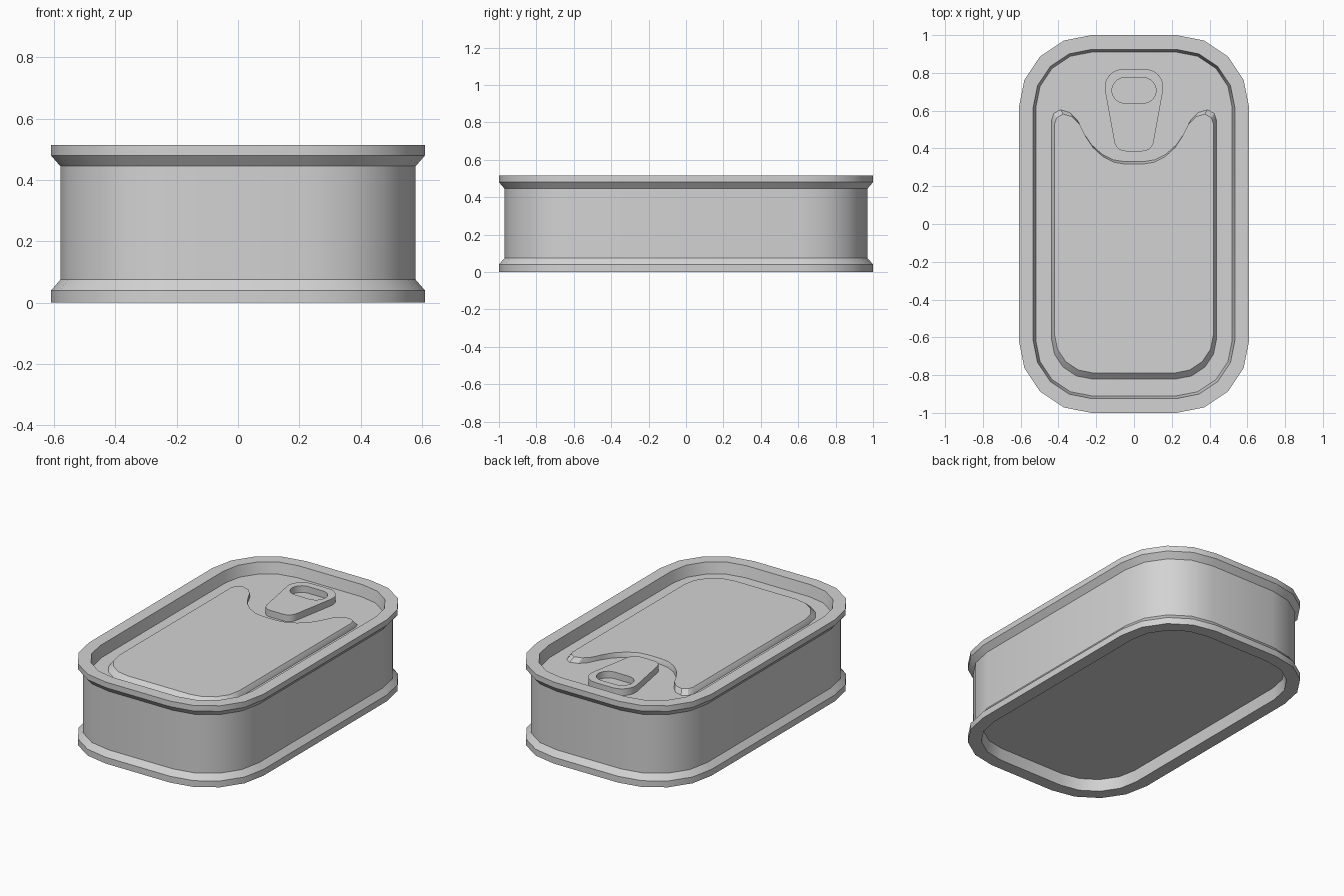
import bpy
import bmesh
from math import radians, sin, cos

cube = bpy.data.objects.get("Cube")
if cube:
    bpy.data.objects.remove(cube, do_unlink=True)

# One bare metal colour for every part
metal = bpy.data.materials.new("tin_grey")
metal.use_nodes = True
grey = (0.65, 0.65, 0.65, 1)
metal.diffuse_color = grey
bsdf = next(n for n in metal.node_tree.nodes if n.type == 'BSDF_PRINCIPLED')
bsdf.inputs["Base Color"].default_value = grey


def arc(cx, cy, r, start, end, steps):
    """Points on a circular arc, angles in degrees."""
    angles = [radians(start + (end - start) * i / steps) for i in range(steps + 1)]
    return [(cx + r * cos(a), cy + r * sin(a)) for a in angles]


def mirrored(half):
    """Close a right-hand half outline with its mirror image."""
    return half + [(-x, y) for x, y in reversed(half)]


def at_height(points, z, scale=1):
    return [(x * scale, y * scale, z) for x, y in points]


def loft(name, rings, closed=False):
    """Join equal rings with quads, then cap the ends or close the loop."""
    bm = bmesh.new()
    loops = [[bm.verts.new(p) for p in ring] for ring in rings]
    pairs = list(zip(loops, loops[1:]))
    if closed:
        pairs.append((loops[-1], loops[0]))
    else:
        bm.faces.new(loops[0][::-1])
        bm.faces.new(loops[-1])
    count = len(loops[0])
    for a, b in pairs:
        for i in range(count):
            j = (i + 1) % count
            bm.faces.new((a[i], a[j], b[j], b[i]))
    bmesh.ops.recalc_face_normals(bm, faces=bm.faces)
    for face in bm.faces:
        face.smooth = True
    mesh = bpy.data.meshes.new(name)
    bm.to_mesh(mesh)
    bm.free()
    mesh.set_sharp_from_angle(angle=radians(30))
    mesh.materials.append(metal)
    obj = bpy.data.objects.new(name, mesh)
    bpy.context.collection.objects.link(obj)
    return obj


def can_ring(inset, z):
    r = 0.385 - inset
    half = arc(0.225, -0.615, r, -90, 0, 4) + arc(0.225, 0.615, r, 0, 90, 4)
    return at_height(mirrored(half), z)


# Can body: recessed base, flared rims, straight wall and recessed lid
floor = 0.445
profile = [(0.09, 0.07), (0.078, 0), (0, 0), (0, 0.04), (0.03, 0.075),
           (0.03, 0.445), (0, 0.48), (0, 0.515), (0.076, 0.515), (0.09, floor)]
loft("can_body", [can_ring(inset, z) for inset, z in profile])

# Raised lid panel with a curved notch around the pull tab
notch = [(0.437, 0.55), (0.425, 0.585), (0.39, 0.605), (0.34, 0.59),
         (0.30, 0.55), (0.265, 0.48), (0.225, 0.42), (0.17, 0.37),
         (0.11, 0.34), (0.05, 0.33)]
panel = mirrored(arc(0.225, -0.608, 0.212, -90, 0, 4) + notch)
loft("lid_panel", [at_height(panel, floor - 0.005),
                   at_height(panel, floor),
                   at_height(panel, floor + 0.03, 0.962)])

# Pull tab: tapered plate with a rounded finger hole
tab = mirrored(arc(0.045, 0.445, 0.06, -90, -10, 6)
               + arc(0.06, 0.725, 0.095, -10, 90, 6))
hole = mirrored(arc(0.05, 0.707, 0.067, -90, 0, 6)
                + arc(0.05, 0.707, 0.067, 0, 90, 6))
low, high = floor - 0.003, floor + 0.042
loft("pull_tab", [at_height(tab, low), at_height(tab, high),
                  at_height(hole, high), at_height(hole, low)], closed=True)
